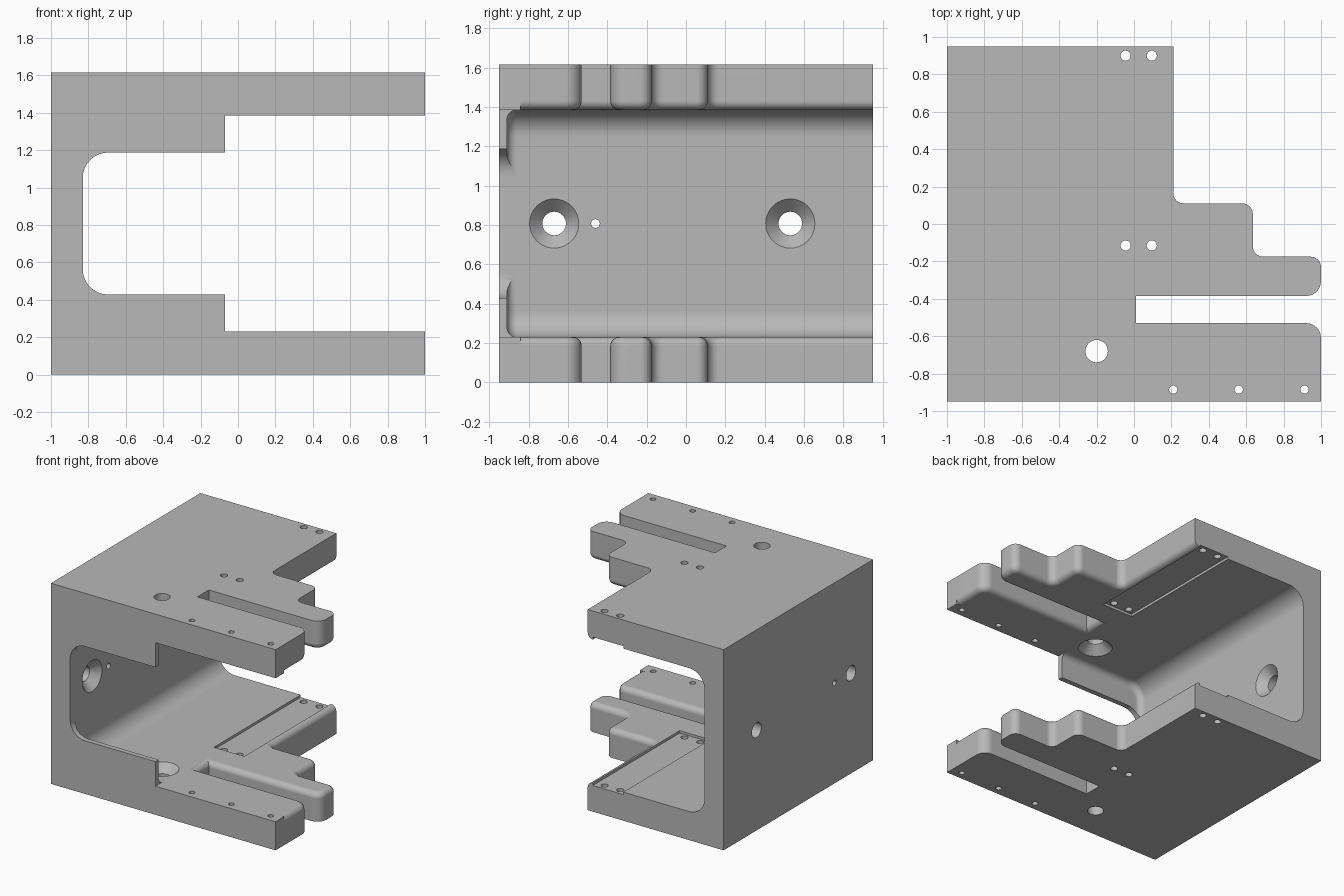
import bpy
import bmesh
from math import cos, sin, pi
from mathutils import Vector, Matrix

old = bpy.data.objects.get("Cube")
if old:
    bpy.data.objects.remove(old, do_unlink=True)

H, T = 1.615, 0.23            # overall height, plate thickness
WALL, LIP_END = -0.83, -0.07  # inner wall face, end of the front lip
YF, YB = -0.95, 0.95          # front and back


def make(name, bm):
    bmesh.ops.recalc_face_normals(bm, faces=bm.faces[:])
    mesh = bpy.data.meshes.new(name)
    bm.to_mesh(mesh)
    bm.free()
    ob = bpy.data.objects.new(name, mesh)
    bpy.context.collection.objects.link(ob)
    return ob


def box_bm(lo, hi):
    bm = bmesh.new()
    bmesh.ops.create_cube(bm, size=1)
    for v in bm.verts:
        v.co = [lo[i] if v.co[i] < 0 else hi[i] for i in range(3)]
    return bm


def box(name, lo, hi):
    return make(name, box_bm(lo, hi))


def round_edges(bm, rule, radius, segments=8):
    edges = [e for e in bm.edges if rule(e.verts[0].co, e.verts[1].co)]
    bmesh.ops.bevel(bm, geom=edges, offset=radius, offset_type='OFFSET',
                    segments=segments, profile=0.5, affect='EDGES',
                    clamp_overlap=False)


def cone(name, start, end, r1, r2, sides=40):
    start, end = Vector(start), Vector(end)
    axis = end - start
    bm = bmesh.new()
    place = Matrix.Translation((start + end) / 2) @ axis.to_track_quat('Z', 'Y').to_matrix().to_4x4()
    bmesh.ops.create_cone(bm, cap_ends=True, segments=sides, radius1=r1,
                          radius2=r2, depth=axis.length, matrix=place)
    return make(name, bm)


def combine(target, other, operation):
    mod = target.modifiers.new(operation.lower(), 'BOOLEAN')
    mod.operation, mod.solver, mod.object = operation, 'EXACT', other
    bpy.context.view_layer.objects.active = target
    bpy.ops.object.modifier_apply(modifier=mod.name)
    bpy.data.objects.remove(other, do_unlink=True)


def rounded_outline(corners, steps=6):
    """Right-angled outline whose corners carry a radius (x, y, r)."""
    pts, n = [], len(corners)
    for i, (x, y, r) in enumerate(corners):
        p = Vector((x, y))
        if r == 0:
            pts.append(p)
            continue
        a = (Vector(corners[i - 1][:2]) - p).normalized()
        b = (Vector(corners[(i + 1) % n][:2]) - p).normalized()
        c = p + r * (a + b)
        for k in range(steps + 1):
            t = k / steps * pi / 2
            pts.append(c - r * (b * cos(t) + a * sin(t)))
    return pts


# Stepped and slotted plate outline
R, STRIP, X0 = 0.055, -0.87, -0.3
OUTLINE = [(X0, STRIP, 0), (1, STRIP, 0), (1, -0.53, 0.08),
           (0.01, -0.53, 0), (0.01, -0.385, 0), (1, -0.385, 0.08),
           (1, -0.175, R), (0.635, -0.175, R), (0.635, 0.11, R),
           (0.21, 0.11, R), (0.21, YB, 0), (X0, YB, 0)]


def plate(name, upper):
    bm = bmesh.new()
    face = bm.faces.new([bm.verts.new((p.x, p.y, 0)) for p in rounded_outline(OUTLINE)])
    ext = bmesh.ops.extrude_face_region(bm, geom=[face])
    for v in ext["geom"]:
        if isinstance(v, bmesh.types.BMVert):
            v.co.z = T

    def inner_rim(a, b):
        on_top = min(a.z, b.z) > T - 1e-4
        straight = any(abs(a[i] - s) < 1e-4 and abs(b[i] - s) < 1e-4
                       for i, s in ((0, X0), (1, STRIP), (1, YB)))
        return on_top and not straight

    round_edges(bm, inner_rim, 0.045, 6)
    if upper:
        for v in bm.verts:
            v.co.z = H - v.co.z
    return make(name, bm)


# Main frame: block hollowed by a rounded channel, leaving a thin front lip
body = box("clamp_frame", (-1, YF, 0), (LIP_END, YB, H))

bm = box_bm((WALL, -0.91, T), (0.4, 1.3, H - T))
round_edges(bm, lambda a, b: max(a.x, b.x) < WALL + 0.01 and abs(a.z - b.z) < 0.01, 0.135)
round_edges(bm, lambda a, b: max(a.y, b.y) < -0.909, 0.05, 6)
combine(body, make("channel_cutter", bm), 'DIFFERENCE')

bm = box_bm((WALL, -1.2, 0.428), (0.4, -0.84, H - 0.428))
round_edges(bm, lambda a, b: max(a.x, b.x) < WALL + 0.01 and abs(a.z - b.z) < 0.01, 0.135)
combine(body, make("lip_cutter", bm), 'DIFFERENCE')

# Lower and upper plates, each with a square-edged front strip
for upper in (False, True):
    side = "upper" if upper else "lower"
    z0 = H - T if upper else 0
    part = plate(side + "_plate", upper)
    combine(part, box(side + "_strip", (X0, YF, z0), (1, -0.84, z0 + T)), 'UNION')
    combine(body, part, 'UNION')

# Shallow seats on the inner faces of both plates
combine(body, box("seat_cutter", (-0.107, -0.155, T - 0.02), (0.165, 1.3, H - T + 0.02)), 'DIFFERENCE')

# Vertical holes through both plates
holes = [(x, y, 0.027) for x in (-0.045, 0.095) for y in (0.9, -0.115)]
holes += [(x, -0.885, 0.022) for x in (0.21, 0.56, 0.912)]
holes.append((-0.2, -0.68, 0.06))
for x, y, r in holes:
    combine(body, cone("pin_cutter", (x, y, -0.5), (x, y, H + 0.5), r, r, 32), 'DIFFERENCE')

# Countersinks of the large vertical hole
for z, d in ((T, 1), (H - T, -1)):
    combine(body, cone("sink_cutter", (-0.2, -0.68, z - 0.075 * d),
                       (-0.2, -0.68, z + 0.01 * d), 0.05, 0.135), 'DIFFERENCE')

# Wall holes, two of them countersunk from inside
for y, r in ((-0.67, 0.06), (0.53, 0.06), (-0.46, 0.022)):
    combine(body, cone("wall_cutter", (-1.3, y, H / 2), (-0.6, y, H / 2), r, r), 'DIFFERENCE')
    if r > 0.05:
        combine(body, cone("sink_cutter", (WALL - 0.075, y, H / 2),
                           (WALL + 0.01, y, H / 2), 0.05, 0.135), 'DIFFERENCE')

# Single grey finish
grey = bpy.data.materials.new("machined_grey")
grey.use_nodes = True
colour = (0.48, 0.48, 0.48, 1)
grey.diffuse_color = colour
for node in grey.node_tree.nodes:
    if node.type == 'BSDF_PRINCIPLED':
        node.inputs["Base Color"].default_value = colour
body.data.materials.clear()
body.data.materials.append(grey)
for poly in body.data.polygons:
    poly.material_index = 0

# Smooth fillets with crisp flats
bpy.ops.object.select_all(action='DESELECT')
body.select_set(True)
bpy.context.view_layer.objects.active = body
bpy.ops.object.shade_smooth_by_angle()
weighted = body.modifiers.new("flat_faces", 'WEIGHTED_NORMAL')
weighted.keep_sharp = True
